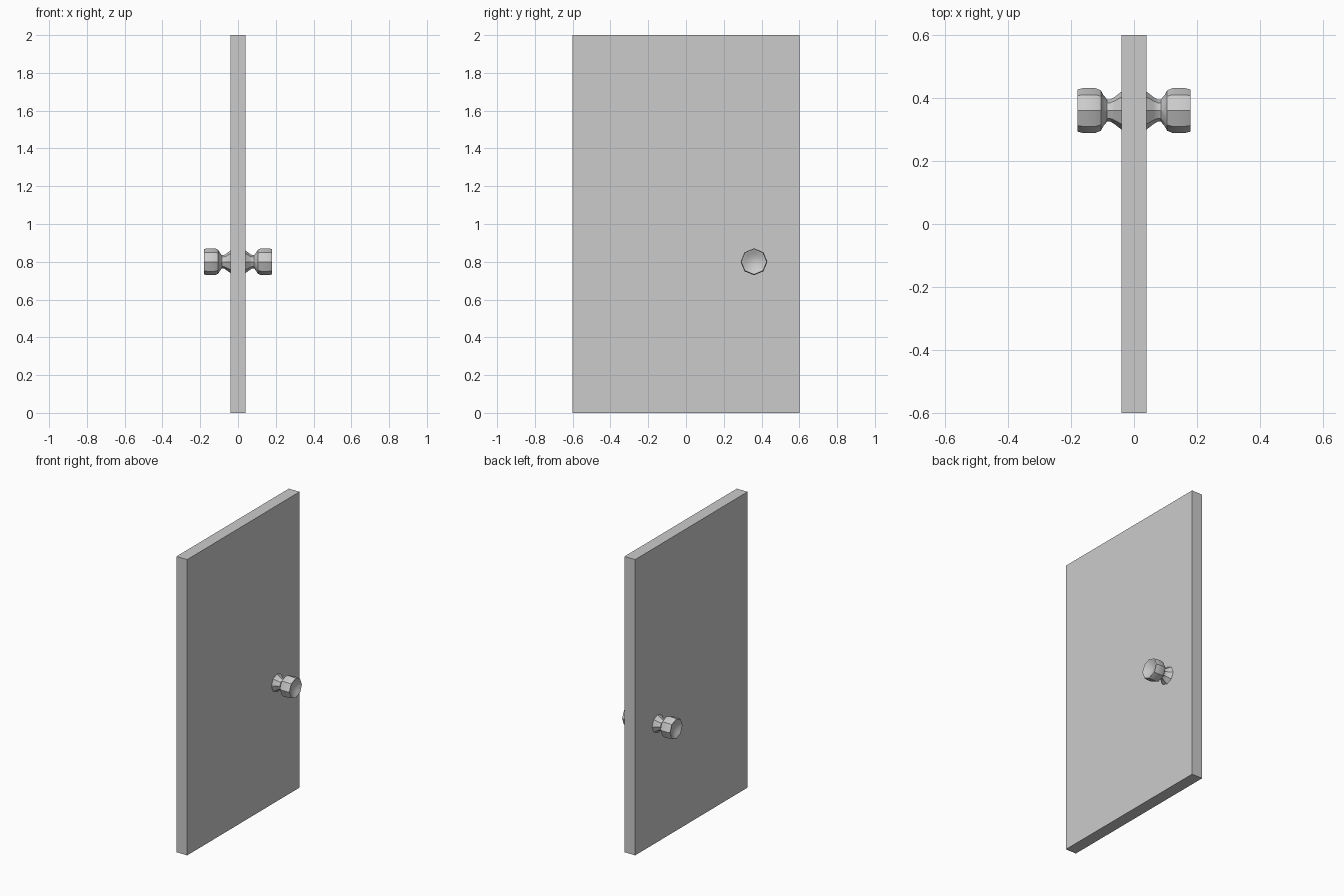
import bpy, bmesh, math

if "Cube" in bpy.data.objects:
    bpy.data.objects.remove(bpy.data.objects["Cube"])

SIDES = 8
KNOB_Y, KNOB_Z = 0.36, 0.80

# (distance from door centre, radius): flared base, waist, head, dished end
PROFILE = [(0.04, 0.060), (0.062, 0.043), (0.075, 0.035), (0.085, 0.035),
           (0.097, 0.049), (0.105, 0.064), (0.122, 0.071), (0.163, 0.071),
           (0.179, 0.067), (0.179, 0.062), (0.168, 0.042), (0.161, 0.020)]
DISH_CENTRE = 0.159


def finish(bm, name, smooth=False):
    bmesh.ops.recalc_face_normals(bm, faces=bm.faces)
    mesh = bpy.data.meshes.new(name)
    bm.to_mesh(mesh)
    bm.free()
    ob = bpy.data.objects.new(name, mesh)
    bpy.context.collection.objects.link(ob)
    if smooth:
        bpy.ops.object.select_all(action='DESELECT')
        bpy.context.view_layer.objects.active = ob
        ob.select_set(True)
        bpy.ops.object.shade_smooth_by_angle(angle=math.radians(30))
    return ob


def knob(name, side):
    bm = bmesh.new()
    rings = []
    for x, r in PROFILE:
        rings.append([bm.verts.new((side * x,
                                    KNOB_Y + r * math.cos(math.tau * i / SIDES),
                                    KNOB_Z + r * math.sin(math.tau * i / SIDES)))
                      for i in range(SIDES)])
    for a, b in zip(rings, rings[1:]):
        for i in range(SIDES):
            j = (i + 1) % SIDES
            bm.faces.new((a[i], a[j], b[j], b[i]))
    # base cap on the door, fan in the dish
    bm.faces.new(rings[0])
    tip = bm.verts.new((side * DISH_CENTRE, KNOB_Y, KNOB_Z))
    last = rings[-1]
    for i in range(SIDES):
        bm.faces.new((last[i], last[(i + 1) % SIDES], tip))
    return finish(bm, name, smooth=True)


# door panel
bm = bmesh.new()
bmesh.ops.create_cube(bm, size=1)
bmesh.ops.scale(bm, vec=(0.08, 1.2, 2.0), verts=bm.verts)
bmesh.ops.translate(bm, vec=(0, 0, 1), verts=bm.verts)
finish(bm, "door_panel")

# a knob on each face
knob("knob_right", 1)
knob("knob_left", -1)
